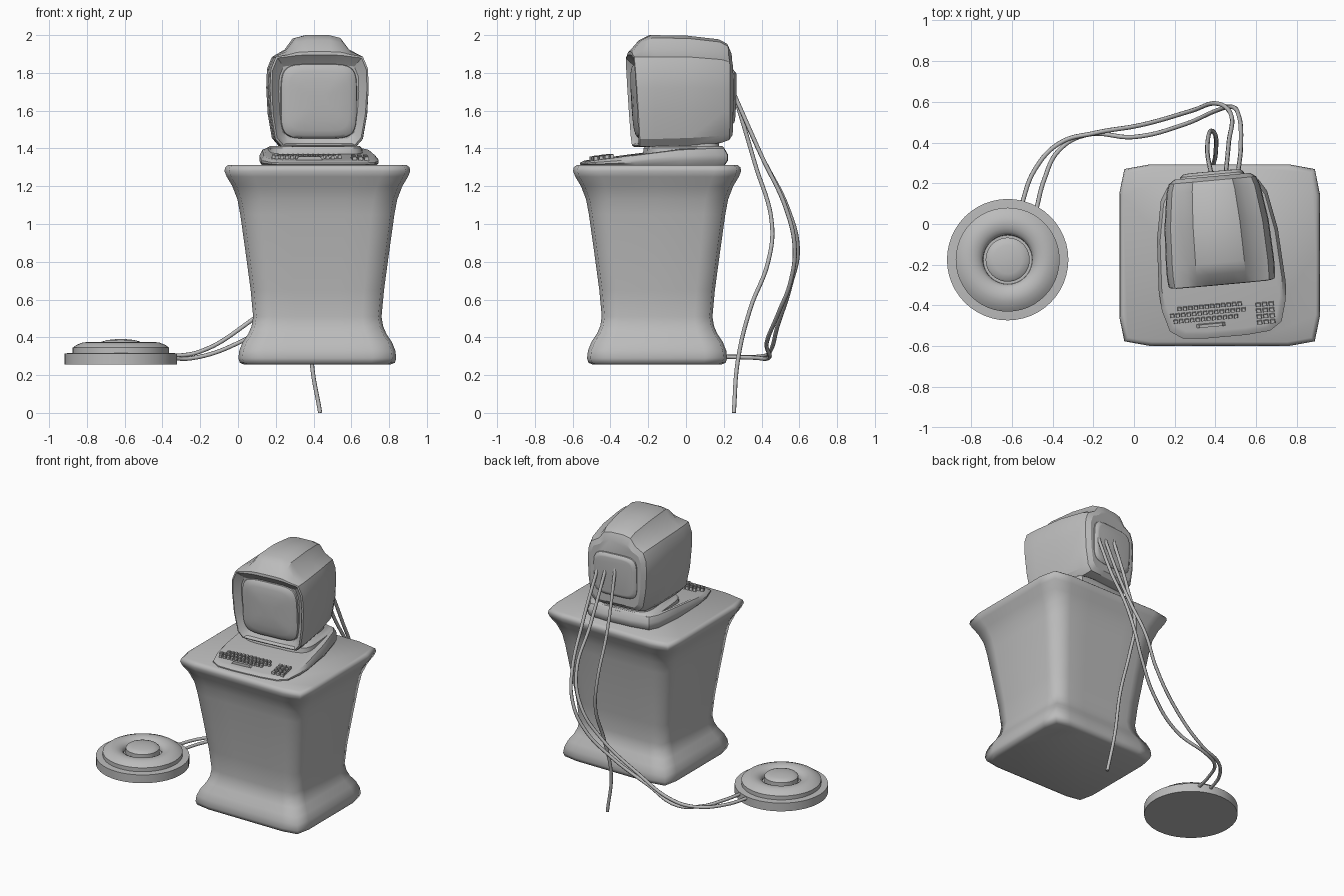
import bpy, bmesh, math
from mathutils import Matrix, Vector

cube = bpy.data.objects.get("Cube")
if cube:
    bpy.data.objects.remove(cube)

grey = bpy.data.materials.new("plain grey")
grey.use_nodes = True
GREY = (0.5, 0.5, 0.5, 1)
grey.diffuse_color = GREY
grey.node_tree.nodes["Principled BSDF"].inputs["Base Color"].default_value = GREY

# The computer is turned a little on its stand
TURN = Matrix.Translation((0.405, 0, 0)) @ Matrix.Rotation(0.09, 4, "Z")


def finish(name, bm, angle=35, place=None):
    bmesh.ops.recalc_face_normals(bm, faces=bm.faces)
    mesh = bpy.data.meshes.new(name)
    bm.to_mesh(mesh)
    bm.free()
    obj = bpy.data.objects.new(name, mesh)
    bpy.context.collection.objects.link(obj)
    mesh.materials.append(grey)
    if place:
        obj.matrix_world = place
    bpy.ops.object.select_all(action="DESELECT")
    obj.select_set(True)
    bpy.context.view_layer.objects.active = obj
    bpy.ops.object.shade_smooth_by_angle(angle=math.radians(angle))
    return obj


def loft(name, rings, angle=35, place=None):
    """Skin a list of equal-length point rings and cap both ends."""
    bm = bmesh.new()
    loops = [[bm.verts.new(p) for p in ring] for ring in rings]
    n = len(loops[0])
    for a, b in zip(loops, loops[1:]):
        for i in range(n):
            j = (i + 1) % n
            bm.faces.new((a[i], a[j], b[j], b[i]))
    bm.faces.new(loops[0])
    bm.faces.new(loops[-1])
    return finish(name, bm, angle, place)


def mirrored(half):
    """Close a right-hand outline with its mirror image."""
    return half + [(-x, y) for x, y in reversed(half)]


def squircle(hx, hy, power=4, n=32):
    pts = []
    for i in range(n):
        t = 2 * math.pi * (i + 0.5) / n
        c, s = math.cos(t), math.sin(t)
        pts.append((hx * math.copysign(abs(c) ** (2 / power), c),
                    hy * math.copysign(abs(s) ** (2 / power), s)))
    return pts


# Pedestal: flared square column with slightly bulging sides
profile = [(0.255, 0.385), (0.265, 0.41), (0.29, 0.418), (0.33, 0.413), (0.375, 0.395),
           (0.42, 0.365), (0.46, 0.348), (0.51, 0.34), (0.65, 0.353), (0.85, 0.38),
           (1.05, 0.408), (1.13, 0.423), (1.2, 0.45), (1.25, 0.48), (1.28, 0.492),
           (1.3, 0.488), (1.312, 0.473)]
side = mirrored([(0.7, -1), (0.95, -0.95), (1, -0.68), (1, 0), (1, 0.68), (0.95, 0.95), (0.7, 1), (0.35, 1)])
side = [(-0.35, -1), (0.35, -1)] + side
side = sorted(set(side), key=lambda p: math.atan2(p[1], p[0]))
loft("pedestal", [[(0.42 + x * w, -0.153 + y * (w - 0.047), z) for x, y in side]
                  for z, w in profile], 75)


# Floor unit: turned disc with a raised ring and a central button
def turned(name, outline, centre, n=48):
    loft(name, [[(centre[0] + r * math.cos(2 * math.pi * i / n),
                  centre[1] + r * math.sin(2 * math.pi * i / n), z) for i in range(n)]
                for r, z in outline], 40)


DISC = (-0.62, -0.175)
turned("disc_base", [(0.298, 0.257), (0.298, 0.315), (0.25, 0.318)], DISC)
turned("disc_ring", [(0.255, 0.31), (0.255, 0.345), (0.235, 0.36), (0.205, 0.372), (0.18, 0.375),
                     (0.155, 0.37), (0.135, 0.36), (0.122, 0.345), (0.12, 0.33)], DISC)
turned("disc_button", [(0.108, 0.325), (0.108, 0.37), (0.1, 0.378), (0.07, 0.386),
                       (0.03, 0.39), (0.005, 0.391)], DISC)


# Keyboard housing: rounded wedge
def deck(y):
    return min(1.335 + 0.13 * (y + 0.53), 1.405)


plan = mirrored([(0.1, -0.555), (0.215, -0.545), (0.275, -0.505), (0.305, -0.4), (0.312, -0.3),
                 (0.298, -0.05), (0.262, 0.14), (0.225, 0.2), (0.1, 0.215)])


def housing_ring(scale, height):
    """height 0 is the pedestal top, 1 is the sloping deck."""
    ring = []
    for x, y in plan:
        y = (y + 0.17) * scale - 0.17
        ring.append((x * scale, y, 1.308 + height * (deck(y) - 1.308)))
    return ring


loft("keyboard_housing", [housing_ring(s, h) for s, h in
                          [(0.95, 0), (1, 0.3), (1, 0.6), (0.95, 0.95), (0.91, 1)]], 35, TURN)

# Neck plates under the monitor
for name, hx, hy, low, high in [("neck_plate", 0.25, 0.21, 1.37, 1.412), ("neck", 0.19, 0.18, 1.4, 1.46)]:
    loft(name, [[(x * s, y * s - 0.01, z) for x, y in squircle(hx, hy, 5, 24)]
                for z, s in [(low, 1), (high - 0.01, 0.98), (high, 0.93)]], 40, TURN)

# Keys: three staggered rows, a space bar and a number pad
bm = bmesh.new()


def key(x, y, w=0.021, d=0.021):
    z = deck(y)
    tilt = Matrix.Translation((x, y, z + 0.006)) @ Matrix.Rotation(0.13, 4, "X")
    made = bmesh.ops.create_cube(bm, size=1, matrix=tilt @ Matrix.Diagonal((w, d, 0.024, 1)))
    top = [v for v in made["verts"] if v.co.z > z + 0.006]
    mid = sum((v.co for v in top), Vector()) / 4
    for v in top:
        v.co = mid + (v.co - mid) * 0.75


for count, cx, cy in [(12, -0.07, -0.4), (14, -0.081, -0.43), (12, -0.094, -0.46)]:
    for i in range(count):
        key(cx + (i - (count - 1) / 2) * 0.027, cy)
key(-0.072, -0.492, 0.15, 0.02)
for col in range(3):
    for row in range(4):
        key(0.2 + (col - 1) * 0.032, -0.457 + (row - 1.5) * 0.029, 0.026, 0.022)
finish("keys", bm, 30, TURN)

# Monitor shell: lofted front to back, with a raised hump along the top
section = mirrored([(0.08, 1.408), (0.2, 1.41), (0.235, 1.45), (0.258, 1.58), (0.266, 1.72), (0.262, 1.82),
                    (0.235, 1.885), (0.165, 1.925), (0.12, 1.985), (0.06, 2)])


def shell_ring(y, sx, sz, hump=1, lift=0, lean=0.0):
    ring = []
    for x, z in section:
        if z > 1.89:
            z = 1.89 + (z - 1.89) * hump
        ring.append((x * sx, y - lean * (z - 1.65), 1.68 + (z - 1.68) * sz + lift))
    return ring


loft("monitor_shell", [
    shell_ring(-0.245, 0.8, 0.8, 0.1, -0.01, 0.06), shell_ring(-0.262, 0.87, 0.9, 0.1, -0.01, 0.06),
    shell_ring(-0.285, 0.95, 0.97, 0.1, 0, 0.06), shell_ring(-0.28, 0.985, 1, 0.2, 0, 0.07),
    shell_ring(-0.245, 1, 1, 0.75), shell_ring(-0.19, 1, 1), shell_ring(0.0, 0.965, 0.985, 1, 0.002),
    shell_ring(0.17, 0.87, 0.93, 1, 0.0), shell_ring(0.215, 0.81, 0.87, 0.95),
    shell_ring(0.235, 0.7, 0.77, 0.8)], 28, TURN)

# Bulging screen glass
loft("screen", [[(x * s, y - 0.06 * z * s, 1.65 + z * s) for x, z in squircle(0.2, 0.195, 5)]
                for s, y in [(1.02, -0.24), (1, -0.258), (0.93, -0.268), (0.8, -0.275),
                             (0.55, -0.281), (0.25, -0.284)]], 40, TURN)

# Rear panel that the leads plug into
loft("rear_panel", [[(x * s, y + 0.03 * z, 1.67 + z * s) for x, z in squircle(0.155, 0.145, 5, 24)]
                    for s, y in [(1.05, 0.2), (1.02, 0.24), (0.93, 0.253), (0.85, 0.255)]], 35, TURN)


# Leads
def lead(name, points, radius=0.011):
    curve = bpy.data.curves.new(name, "CURVE")
    curve.dimensions = "3D"
    curve.bevel_depth = radius
    curve.bevel_resolution = 2
    curve.resolution_u = 8
    curve.use_fill_caps = True
    spline = curve.splines.new("BEZIER")
    spline.bezier_points.add(len(points) - 1)
    for bp, co in zip(spline.bezier_points, points):
        bp.co = co
        bp.handle_left_type = bp.handle_right_type = "AUTO"
    curve.materials.append(grey)
    obj = bpy.data.objects.new(name, curve)
    bpy.context.collection.objects.link(obj)


lead("loose_lead", [(0.38, 0.24, 1.74), (0.36, 0.365, 1.32), (0.375, 0.455, 1), (0.4, 0.435, 0.8),
                    (0.4, 0.34, 0.55), (0.39, 0.275, 0.28), (0.435, 0.253, 0)])
lead("left_lead", [(0.51, 0.24, 1.72), (0.525, 0.4, 1.36), (0.515, 0.53, 1.08), (0.48, 0.575, 0.88),
                   (0.4, 0.555, 0.7), (0.25, 0.49, 0.53), (0, 0.427, 0.37), (-0.24, 0.436, 0.29),
                   (-0.37, 0.36, 0.292), (-0.44, 0.22, 0.297), (-0.48, 0.07, 0.3)])
lead("right_lead", [(0.45, 0.24, 1.72), (0.465, 0.4, 1.36), (0.475, 0.54, 1.08), (0.4, 0.592, 0.87),
                    (0.28, 0.555, 0.68), (0.03, 0.485, 0.46), (-0.2, 0.445, 0.325), (-0.36, 0.4, 0.3),
                    (-0.485, 0.27, 0.297), (-0.56, 0.07, 0.3)])
